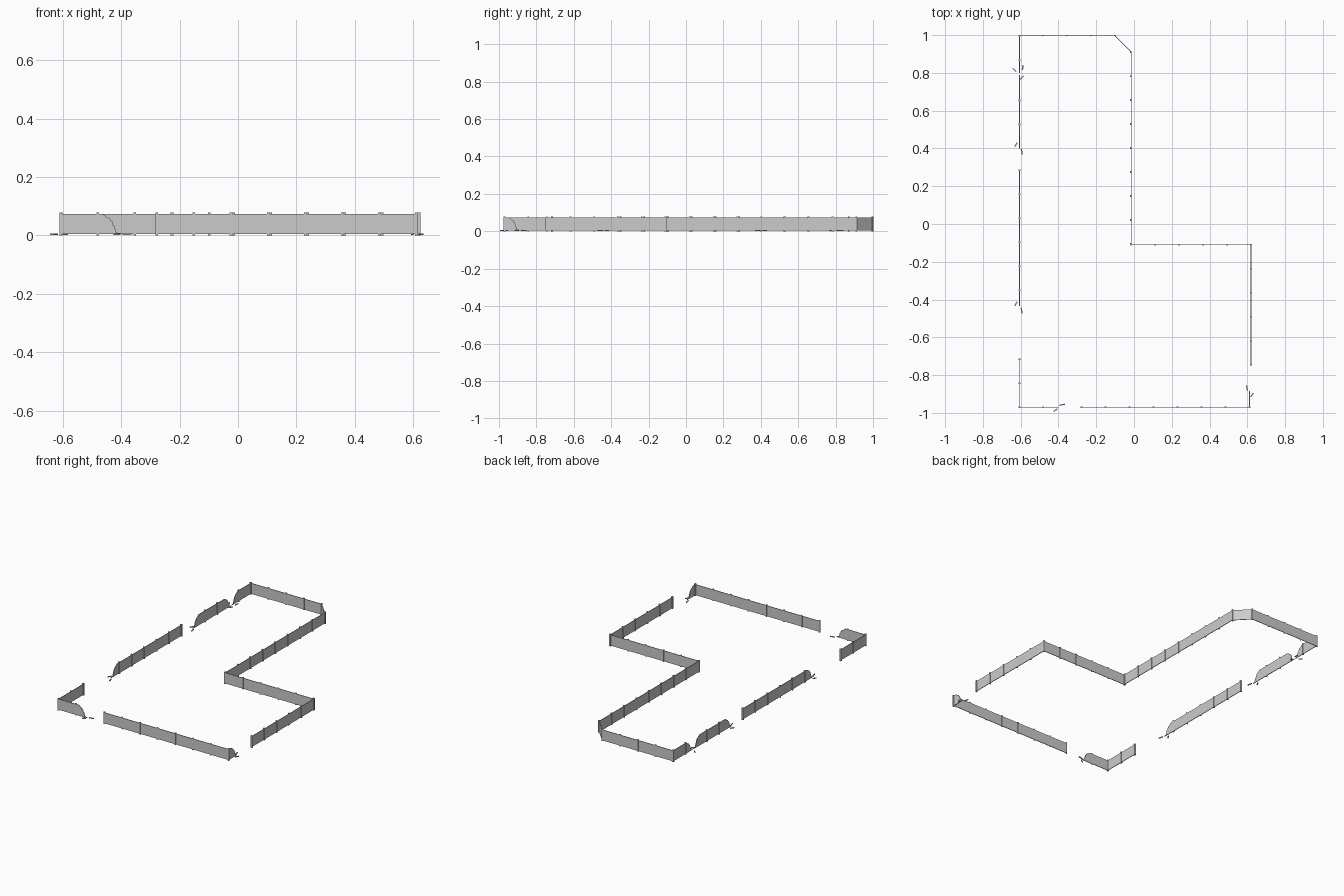
import bpy, bmesh, math
from mathutils import Vector, Matrix

if "Cube" in bpy.data.objects:
    bpy.data.objects.remove(bpy.data.objects["Cube"])

PITCH = 0.127      # post spacing
Z0, Z1 = 0.004, 0.073
THICK = 0.004
# torn edge: (setback from the foot of the break, height), bottom to top
TEAR = [(0, .004), (0, .007), (.012, .009), (.018, .011), (.018, .02), (.023, .022),
        (.023, .034), (.029, .036), (.029, .046), (.036, .05), (.038, .058),
        (.05, .062), (.054, .068), (.063, .073)]


def finish(name, bm):
    bmesh.ops.recalc_face_normals(bm, faces=bm.faces)
    me = bpy.data.meshes.new(name)
    bm.to_mesh(me)
    bm.free()
    ob = bpy.data.objects.new(name, me)
    bpy.context.collection.objects.link(ob)
    return ob


def box(bm, centre, size, angle=0):
    m = (Matrix.Translation(centre) @ Matrix.Rotation(angle, 4, 'Z')
         @ Matrix.Diagonal((*size, 1)))
    bmesh.ops.create_cube(bm, size=1, matrix=m)


def wall(name, a, b, torn_a=False, torn_b=False, posts=True, from_b=False):
    a, b = Vector((*a, 0)), Vector((*b, 0))
    length = (b - a).length
    d = (b - a).normalized()
    n = Vector((-d.y, d.x, 0))
    ang = math.atan2(d.y, d.x)
    # panel profile in (distance along wall, height)
    edge = TEAR
    right = [(length - s, z) for s, z in edge] if torn_b else [(length, Z0), (length, Z1)]
    left = [(s, z) for s, z in reversed(edge)] if torn_a else [(0, Z1), (0, Z0)]
    bm = bmesh.new()
    vs = [bm.verts.new(a + d * s - n * THICK / 2 + Vector((0, 0, z))) for s, z in right + left]
    f = bm.faces.new(vs)
    ext = bmesh.ops.extrude_face_region(bm, geom=[f])
    moved = [v for v in ext['geom'] if isinstance(v, bmesh.types.BMVert)]
    bmesh.ops.translate(bm, verts=moved, vec=n * THICK)
    finish(name + "_panel", bm)
    # posts, skipping the torn zones
    if posts:
        bm = bmesh.new()
        depth = 0.01 if abs(d.y) > abs(d.x) else 0.006
        for i in range(int(length / PITCH + 0.1) + 1):
            s = length - i * PITCH if from_b else i * PITCH
            if (torn_a and s < .065) or (torn_b and s > length - .065):
                continue
            p = a + d * s
            box(bm, (p.x, p.y, .039), (.009, depth, .078), ang)
        finish(name + "_posts", bm)


# intact boundary runs
wall("back_wall", (-.607, .997), (-.10, .997))
wall("corner_wall", (-.10, .997), (-.015, .91), posts=False)
wall("inner_wall", (-.015, .91), (-.015, -.11))
wall("step_wall", (-.015, -.11), (.62, -.11))
wall("right_wall", (.62, -.11), (.62, -.75))
wall("front_wall", (-.278, -.97), (.612, -.97))
wall("left_front_wall", (-.607, -.97), (-.607, -.71))
# broken runs
wall("right_stub", (.612, -.97), (.612, -.885), torn_b=True)
wall("front_stub", (-.607, -.97), (-.40, -.97), torn_b=True)
wall("left_middle_wall", (-.606, -.435), (-.606, .285), torn_a=True, from_b=True)
wall("left_back_wall", (-.606, .40), (-.606, .79), torn_a=True, torn_b=True)
wall("left_corner_wall", (-.606, .80), (-.606, .997), torn_a=True, from_b=True)

# flat splinters on the ground beside each break: x, y, length, angle
bm = bmesh.new()
for x, y, l, deg in [(-.38, -.957, .03, 10), (-.415, -.985, .025, 35),
                     (.598, -.868, .028, 100), (.625, -.905, .025, 55),
                     (-.625, -.423, .025, 60), (-.595, -.458, .03, 102),
                     (-.625, .42, .025, 60), (-.594, .383, .03, 102),
                     (-.633, .815, .024, -45), (-.589, .828, .026, 85),
                     (-.594, .775, .026, 45)]:
    box(bm, (x, y, .004), (l, .006, .005), math.radians(deg))
finish("splinters", bm)
